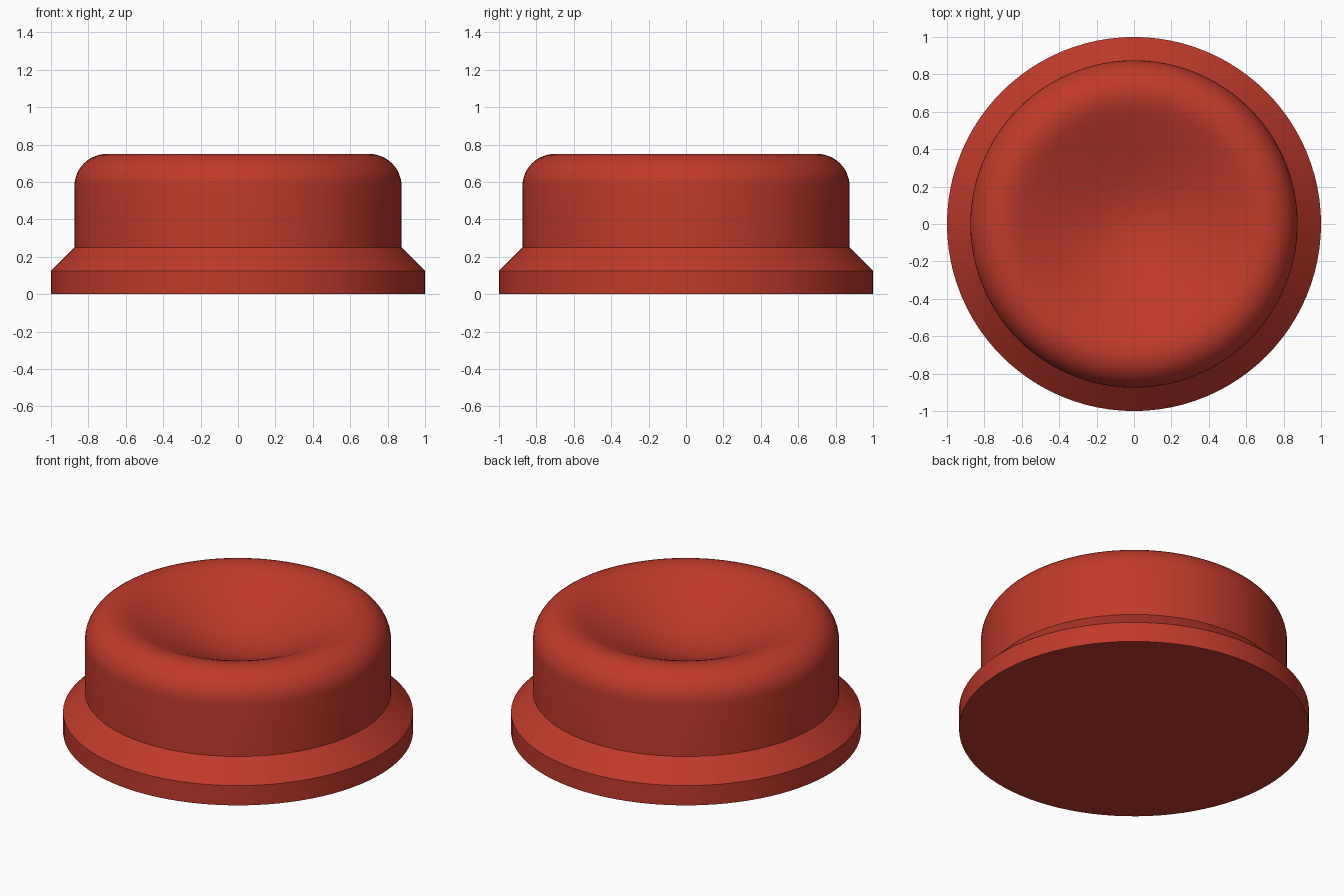
import bpy, math

if "Cube" in bpy.data.objects:
    bpy.data.objects.remove(bpy.data.objects["Cube"])

SEGMENTS = 96

red = bpy.data.materials.new("brick red")
red.diffuse_color = (0.53, 0.042, 0.024, 1)
red.use_nodes = True
red.node_tree.nodes["Principled BSDF"].inputs["Base Color"].default_value = red.diffuse_color

# Outline of the button: flange, chamfer and straight wall
profile = [(1.0, 0.0), (1.0, 0.125), (0.875, 0.25)]

# Rounded shoulder
R = 0.175
for i in range(13):
    a = math.radians(90 * i / 12)
    profile.append((0.70 + R * math.cos(a), 0.575 + R * math.sin(a)))

# Soft inner lip and shallow dished top, given as radius and slope, summed to heights
dish = [(0.70, 0.0), (0.66, 0.20), (0.62, 0.38), (0.57, 0.45), (0.51, 0.455),
        (0.45, 0.45), (0.375, 0.435), (0.30, 0.41), (0.225, 0.35),
        (0.15, 0.26), (0.075, 0.14), (0.0, 0.0)]
z = 0.75
for (r0, s0), (r1, s1) in zip(dish, dish[1:]):
    z -= (r0 - r1) * (s0 + s1) / 2
    profile.append((r1, z))
centre_z = profile.pop()[1]

# Spin the outline about z
verts, faces = [], []
for r, h in profile:
    for k in range(SEGMENTS):
        t = 2 * math.pi * k / SEGMENTS
        verts.append((r * math.cos(t), r * math.sin(t), h))
for j in range(len(profile) - 1):
    for k in range(SEGMENTS):
        n = (k + 1) % SEGMENTS
        a, b = j * SEGMENTS, (j + 1) * SEGMENTS
        faces.append((a + k, a + n, b + n, b + k))

# Dish centre and flat underside
last = (len(profile) - 1) * SEGMENTS
verts.append((0, 0, centre_z))
faces += [(last + k, last + (k + 1) % SEGMENTS, len(verts) - 1) for k in range(SEGMENTS)]
faces.append(tuple(reversed(range(SEGMENTS))))

mesh = bpy.data.meshes.new("button_cap")
mesh.from_pydata(verts, [], faces)
mesh.materials.append(red)
button = bpy.data.objects.new("button_cap", mesh)
bpy.context.collection.objects.link(button)

# Smooth curves, crisp flange and chamfer edges
bpy.context.view_layer.objects.active = button
button.select_set(True)
bpy.ops.object.shade_smooth_by_angle(angle=math.radians(30))
